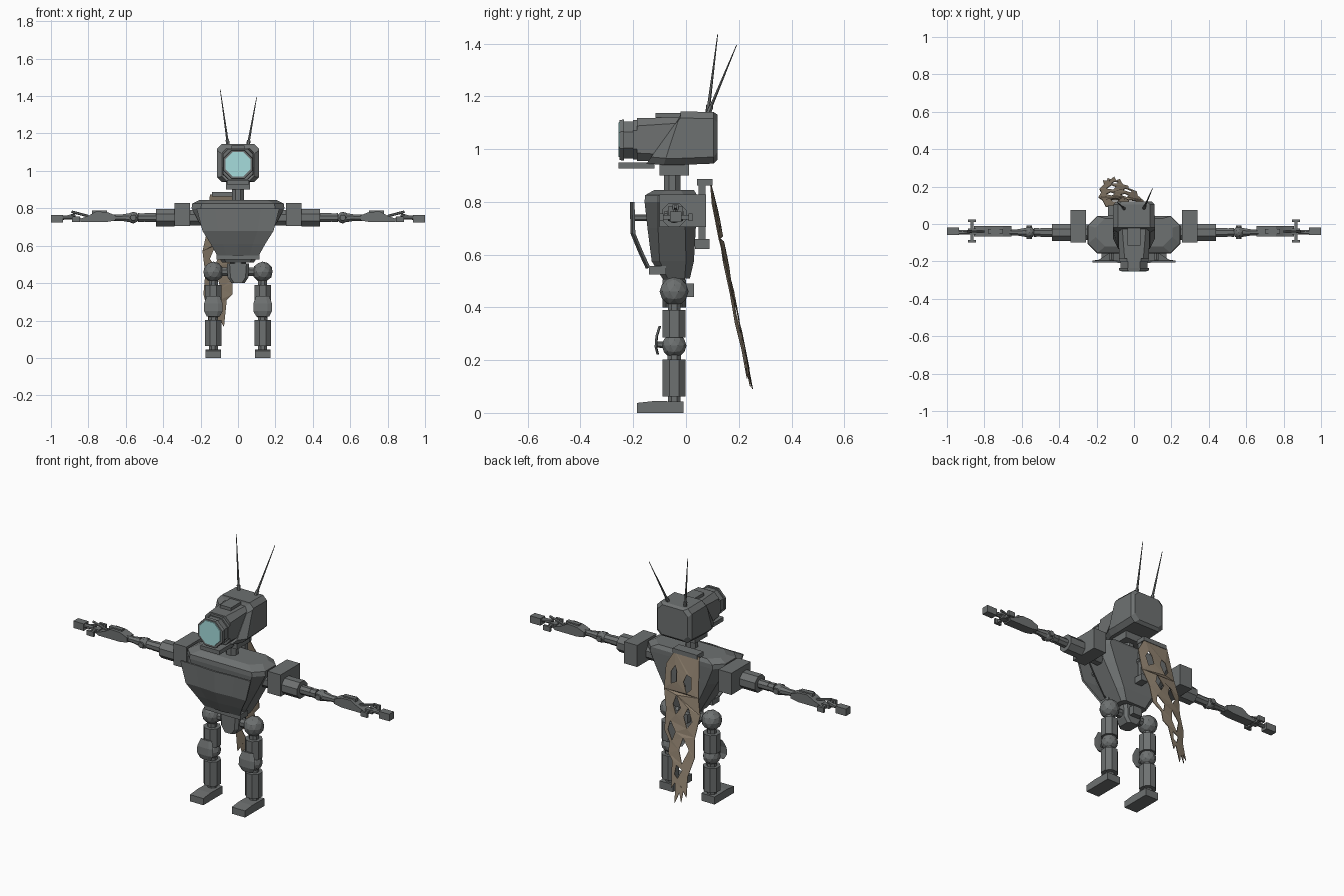
import bpy, bmesh, math
from mathutils import Vector

if "Cube" in bpy.data.objects:
    bpy.data.objects.remove(bpy.data.objects["Cube"])


def material(name, rgb):
    m = bpy.data.materials.new(name)
    m.diffuse_color = (*rgb, 1)
    m.use_nodes = True
    m.node_tree.nodes["Principled BSDF"].inputs["Base Color"].default_value = m.diffuse_color
    return m


GREY = material("grey metal", (0.155, 0.165, 0.165))
CYAN = material("cyan glass", (0.38, 0.72, 0.72))
TAN = material("tan cloth", (0.27, 0.215, 0.155))


def finish(name, bm, mat=GREY):
    bmesh.ops.recalc_face_normals(bm, faces=bm.faces)
    me = bpy.data.meshes.new(name)
    bm.to_mesh(me)
    bm.free()
    me.materials.append(mat)
    ob = bpy.data.objects.new(name, me)
    bpy.context.collection.objects.link(ob)
    return ob


def skin(name, rings, mat=GREY):
    """Join rings of points with quads and cap both ends."""
    bm = bmesh.new()
    vs = [[bm.verts.new(p) for p in r] for r in rings]
    n = len(rings[0])
    for a, b in zip(vs, vs[1:]):
        for i in range(n):
            j = (i + 1) % n
            bm.faces.new((a[i], a[j], b[j], b[i]))
    bm.faces.new(vs[0])
    bm.faces.new(vs[-1])
    return finish(name, bm, mat)


def octagon(a0, a1, b0, b1, c):
    """Rectangle with cut corners."""
    return [(a0 + c, b0), (a1 - c, b0), (a1, b0 + c), (a1, b1 - c),
            (a1 - c, b1), (a0 + c, b1), (a0, b1 - c), (a0, b0 + c)]


def loft_y(name, secs, mat=GREY):
    # section: y, half width, z low, z high, corner cut, lean of y per z
    return skin(name, [[(x, y + k * (z - z0), z) for x, z in octagon(-h, h, z0, z1, c)]
                       for y, h, z0, z1, c, k in secs], mat)


def box(name, x, y, z, mat=GREY):
    return skin(name, [[(x[0], y[0], h), (x[1], y[0], h), (x[1], y[1], h), (x[0], y[1], h)] for h in z], mat)


def rod(name, p, q, r1, r2=None, n=8, mat=GREY):
    p, q = Vector(p), Vector(q)
    rot = (q - p).to_track_quat('Z', 'Y')
    rings = []
    for c, r in ((p, r1), (q, r1 if r2 is None else r2)):
        rings.append([c + rot @ Vector((r * math.cos(t), r * math.sin(t), 0))
                      for t in [(i + .5) * math.tau / n for i in range(n)]])
    return skin(name, rings, mat)


def ball(name, c, r):
    bm = bmesh.new()
    bmesh.ops.create_icosphere(bm, subdivisions=2, radius=r)
    bmesh.ops.translate(bm, verts=bm.verts, vec=c)
    return finish(name, bm)


# Head: rear shell with slanted front, camera body, stepped lens barrel
loft_y("head_shell", [(0.12, .095, .96, 1.13, .03, 0), (0.105, .11, .945, 1.14, .025, 0),
                      (-.02, .112, .94, 1.143, .025, 0), (-.085, .112, .94, 1.135, .025, .33),
                      (-.15, .085, .945, 1.115, .025, .72)])
loft_y("camera_body", [(0, .085, .955, 1.12, .02, 0), (-.185, .08, .955, 1.118, .03, 0)])
loft_y("lens_barrel", [(-.18, .078, .96, 1.11, .04, 0), (-.2, .078, .96, 1.11, .04, 0),
                       (-.2, .072, .965, 1.105, .04, 0), (-.25, .072, .965, 1.105, .04, 0)])
loft_y("lens_rim", [(-.235, .08, .957, 1.112, .045, 0), (-.252, .078, .958, 1.11, .045, 0)])
loft_y("lens_glass", [(-.25, .068, .968, 1.103, .04, 0), (-.255, .066, .97, 1.101, .039, 0)], CYAN)
box("chin_plate", (-.06, .06), (-.255, -.12), (.927, .95))
box("top_rail", (-.035, .035), (-.115, -.02), (1.11, 1.136))
for x, tip in ((-.052, (-.095, .12, 1.435)), (.052, (.1, .192, 1.395))):
    base = Vector((x, .082, 1.13))
    rod("antenna", base, tip, .007, .0015, 6)
    rod("antenna_base", base, base.lerp(Vector(tip), .12), .01, n=6)

# Neck
rod("neck", (0, -.052, .82), (0, -.052, .95), .034)
box("neck_collar", (-.065, .065), (-.1, .012), (.9, .945))

# Torso shell: z, half width, y front, y back, corner cut
skin("torso", [[(x, y, z) for x, y in octagon(-h, h, a, b, c)] for z, h, a, b, c in
               ((.51, .085, -.09, .015, .02), (.575, .125, -.13, .03, .03),
                (.70, .195, -.146, .037, .04), (.80, .248, -.157, .042, .05),
                (.825, .245, -.155, .042, .05), (.845, .205, -.12, .03, .05))])
# Chest shield: thin bent plate with a centre ridge
bm = bmesh.new()
rows = [[bm.verts.new((s * w, y - (.008 if s == 0 else 0), z)) for s in (-1, -.55, 0, .55, 1)]
        for z, w, y in ((.80, .222, -.2), (.68, .19, -.197), (.61, .145, -.168), (.55, .112, -.14))]
for a, b in zip(rows, rows[1:]):
    for i in range(4):
        bm.faces.new((a[i], a[i + 1], b[i + 1], b[i]))
shield = finish("chest_shield", bm)
mod = shield.modifiers.new("thickness", 'SOLIDIFY')
mod.thickness = .01
mod.offset = 0
box("shield_mount", (-.115, .115), (-.14, -.075), (.525, .557))
for s in (-1, 1):
    rod("shield_strut", (s * .12, -.13, .74), (s * .12, -.2, .74), .012, n=6)

# Pelvis
rod("waist", (0, -.045, .47), (0, -.045, .54), .045)
skin("pelvis", [[(x, y, z) for x, y in octagon(-h, h, -.09, .0, .015)]
                for z, h in ((.4, .035), (.43, .055), (.505, .06))])
box("tail_block", (-.03, .03), (-.01, .03), (.44, .49))
rod("hip_axle", (-.13, -.045, .46), (.13, -.045, .46), .025)

for s in (-1, 1):
    # Leg
    X, Y = s * .132, -.045
    ball("hip_ball", (X, Y, .46), .055)
    rod("thigh_pin", (X, Y, .37), (X, Y, .42), .026)
    rod("thigh", (X, Y, .285), (X, Y, .39), .047)
    ball("knee_ball", (X, Y, .255), .047)
    rod("shin_pin", (X, Y, .19), (X, Y, .225), .028)
    rod("shin", (X, Y, .063), (X, Y, .202), .047)
    rod("ankle", (X, Y, .03), (X, Y, .07), .026)
    skin("knee_pad", [[(X + x, y + d, z) for x, d in ((-w, .008), (-w * .5, 0), (w * .5, 0), (w, .008),
                                                      (w * .5, .01), (-w * .5, .01))]
                      for z, w, y in ((.222, .035, -.112), (.25, .05, -.119), (.29, .05, -.116), (.33, .035, -.104))])
    rod("knee_strut", (X, -.115, .26), (X, Y, .255), .012, n=6)
    w = .042
    skin("foot", [[(X + k, -.185, 0), (X + k, -.01, 0), (X + k, -.01, .043),
                   (X + k, -.12, .045), (X + k, -.185, .038)] for k in (-w, w)])

    # Arm, working outward from the shoulder
    Y, Z = -.045, .75

    def seg(name, x0, x1, r1, r2=None, n=8):
        rod(name, (s * x0, Y, Z), (s * x1, Y, Z), r1, r2, n)

    def slab(name, x0, x1, y, z):
        box(name, sorted((s * x0, s * x1)), y, z)

    seg("shoulder_axle", .2, .27, .045)
    slab("shoulder_block", .257, .34, (-.1, .075), (.704, .828))
    seg("upper_arm", .34, .438, .05)
    seg("arm_shaft", .435, .50, .026)
    seg("arm_sleeve", .475, .535, .022, .026)
    ball("elbow_ball", (s * .56, Y, Z), .031)
    rod("elbow_pin", (s * .56, Y - .036, Z), (s * .56, Y + .036, Z), .016)
    seg("elbow_sleeve", .58, .625, .026, .018)
    seg("forearm_shaft", .6, .68, .018)
    # Forearm: wedge profile extruded sideways
    skin("forearm", [[(s * x, y, z) for x, z in ((.655, .735), (.70, .727), (.84, .727), (.855, .74),
                                                 (.80, .76), (.76, .783), (.70, .78), (.655, .762))]
                     for y in (-.068, -.012)])
    slab("forearm_ridge", .70, .78, (-.052, -.028), (.77, .789))
    slab("wrist_bar", .842, .888, (-.055, -.025), (.732, .752))
    for y in (-.1, .01):
        slab("wrist_clamp", .845, .888, (y, y + .014), (.728, .756))
    slab("clamp_bridge", .858, .873, (-.1, .024), (.733, .75))
    rod("wrist_finger", (s * .80, -.04, .758), (s * .89, -.04, .782), .007, n=6)
    rod("wrist_link", (s * .87, -.04, .765), (s * .94, -.04, .745), .009, n=6)
    seg("wrist", .88, .945, .012)
    slab("hand", .935, 1.0, (-.06, -.018), (.724, .764))

# Cape mount on the back
box("cape_bar", (-.14, .015), (.042, .1), (.862, .887))
box("cape_pole", (-.012, .012), (.048, .074), (.64, .87))
box("cape_pole_foot", (-.022, .022), (.035, .09), (.622, .66))
rod("pole_bolt", (0, .0, .76), (0, .06, .76), .018)

# Cape: ragged outline with torn holes (x, z), then leaned and bowed
outline = [(.005, .875), (.055, .79), (.05, .66), (.02, .56), (.015, .45), (-.03, .40), (-.03, .34),
           (-.06, .31), (-.075, .165), (-.095, .20), (-.105, .09), (-.125, .15), (-.14, .10), (-.145, .16),
           (-.165, .13), (-.16, .24), (-.185, .34), (-.175, .45), (-.19, .57), (-.17, .66), (-.15, .875)]
holes = [[(-.01, .80), (.015, .76), (.005, .70), (-.03, .72), (-.025, .77)],
         [(-.09, .77), (-.075, .73), (-.10, .67), (-.125, .70), (-.115, .76)],
         [(-.04, .65), (-.025, .60), (-.05, .55), (-.075, .59)],
         [(-.12, .60), (-.10, .55), (-.125, .49), (-.15, .53)],
         [(-.02, .51), (-.01, .46), (-.045, .41), (-.06, .46)],
         [(-.11, .44), (-.095, .37), (-.12, .30), (-.15, .38)],
         [(-.09, .29), (-.085, .24), (-.105, .22), (-.125, .27)]]
cu = bpy.data.curves.new("cape_outline", 'CURVE')
cu.dimensions = '2D'
cu.fill_mode = 'BOTH'
cu.extrude = .002
for pts in [outline] + holes:
    sp = cu.splines.new('POLY')
    sp.points.add(len(pts) - 1)
    for p, (x, z) in zip(sp.points, pts):
        p.co = (x, z, 0, 1)
    sp.use_cyclic_u = True
helper = bpy.data.objects.new("cape_outline", cu)
bpy.context.collection.objects.link(helper)
bpy.context.view_layer.update()
me = bpy.data.meshes.new_from_object(helper.evaluated_get(bpy.context.evaluated_depsgraph_get()))
bpy.data.objects.remove(helper)
for v in me.vertices:
    x, z, t = v.co
    lean = .095 + (.88 - z) * .19
    bow = .02 * math.cos((x + .07) * 14) * (1 - .4 * z) - .01
    v.co = (x, lean + bow + t, z)
me.materials.clear()
me.materials.append(TAN)
cape = bpy.data.objects.new("cape", me)
bpy.context.collection.objects.link(cape)
